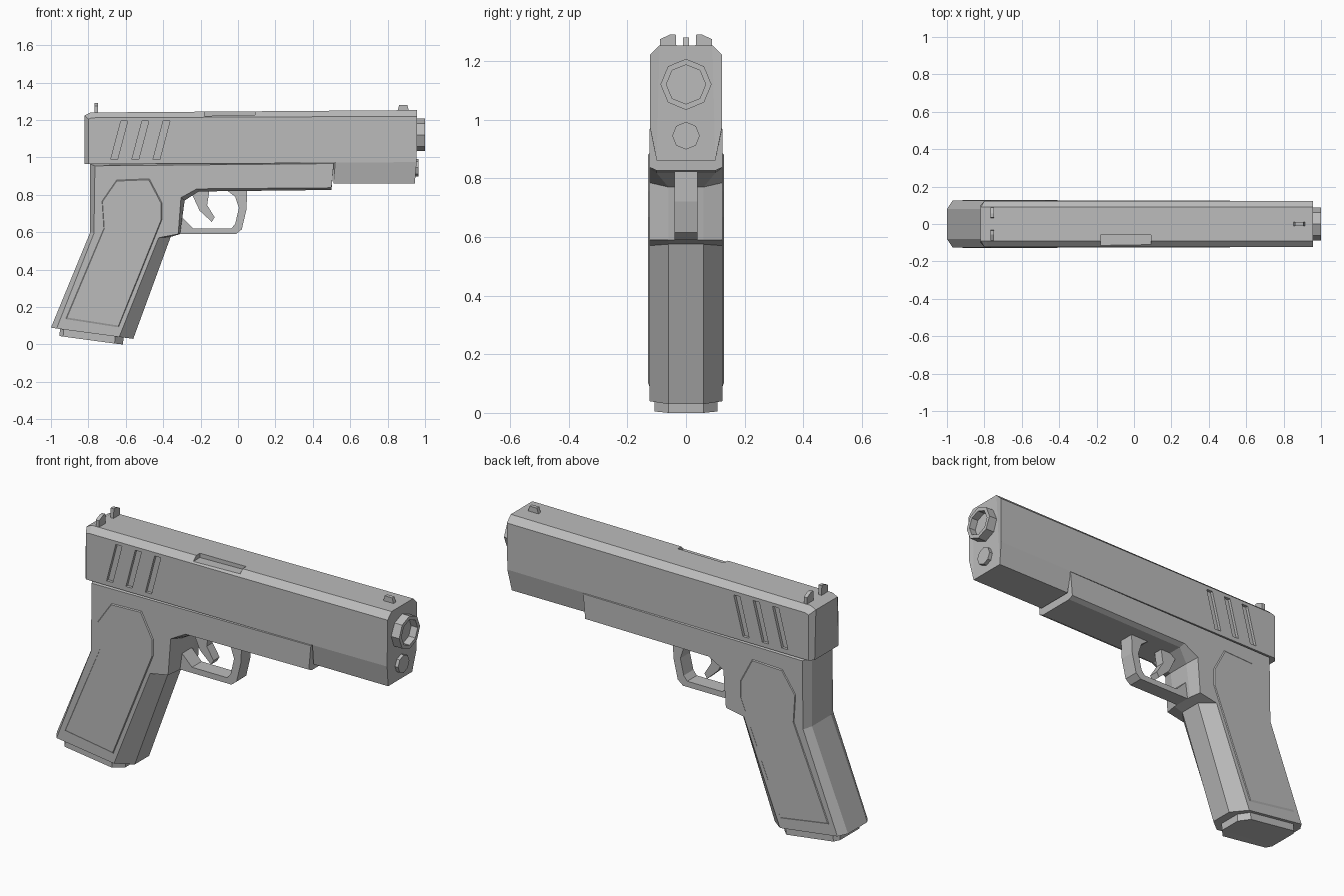
import bpy
import bmesh
from math import cos, sin, tau

cube = bpy.data.objects.get("Cube")
if cube:
    bpy.data.objects.remove(cube, do_unlink=True)

GREY = (0.5, 0.5, 0.5, 1.0)
metal = bpy.data.materials.new("plain grey")
metal.use_nodes = True
metal.diffuse_color = GREY
shader = next(n for n in metal.node_tree.nodes if n.type == 'BSDF_PRINCIPLED')
shader.inputs["Base Color"].default_value = GREY


def loft(name, rings):
    """Skin a row of equal-length point rings and cap both ends."""
    bm = bmesh.new()
    loops = [[bm.verts.new(p) for p in ring] for ring in rings]
    for a, b in zip(loops, loops[1:]):
        for i in range(len(a)):
            j = (i + 1) % len(a)
            bm.faces.new((a[i], a[j], b[j], b[i]))
    bm.faces.new(loops[0])
    bm.faces.new(loops[-1])
    bmesh.ops.recalc_face_normals(bm, faces=bm.faces)
    mesh = bpy.data.meshes.new(name)
    bm.to_mesh(mesh)
    bm.free()
    mesh.materials.append(metal)
    obj = bpy.data.objects.new(name, mesh)
    bpy.context.collection.objects.link(obj)
    return obj


def prism(name, profile, y0, y1):
    """Extrude a side profile (x, z) from y0 to y1."""
    return loft(name, [[(x, y, z) for x, z in profile] for y in (y0, y1)])


def chamfered(name, rows, half):
    """Rows hold core x, core z, core half-width, then side x, side z."""
    def side(s):
        return [(sx, s * half, sz) for x, z, y, sx, sz in rows]

    def core(s):
        return [(x, s * y, z) for x, z, y, sx, sz in rows]
    return loft(name, [side(-1), core(-1), core(1), side(1)])


def turned(name, steps, height):
    """Eight-sided turned part along x; steps are (radius, x)."""
    return loft(name, [[(x, r * sin(k * tau / 8), height + r * cos(k * tau / 8))
                        for k in range(8)] for r, x in steps])


def cut(target, cutter):
    cutter.hide_render = True
    cutter.hide_viewport = True
    cutter.display_type = 'WIRE'
    mod = target.modifiers.new(cutter.name, 'BOOLEAN')
    mod.operation = 'DIFFERENCE'
    mod.solver = 'EXACT'
    mod.object = cutter


# Slide with sloped top edges and a tapered nose underside
slide = chamfered("slide", [
    (-0.82, 1.225, 0.09, -0.80, 1.205),
    (-0.82, 0.965, 0.10, -0.80, 0.965),
    (0.51, 0.972, 0.10, 0.51, 0.970),
    (0.51, 0.86, 0.10, 0.52, 0.972),
    (0.945, 0.86, 0.10, 0.955, 0.975),
    (0.958, 1.253, 0.09, 0.958, 1.22),
    (-0.79, 1.24, 0.09, -0.78, 1.212)], 0.123)

# Slanted grip slots on both sides of the slide
for s, label in ((1, "left"), (-1, "right")):
    for n in range(3):
        x = -0.68 + 0.113 * n
        slot = [(x, 0.99), (x + 0.036, 0.99), (x + 0.09, 1.195), (x + 0.054, 1.195)]
        cut(slide, prism(f"{label}_slot_cutter_{n + 1}", slot, s * 0.108, s * 0.2))

# Ejection port on the right of the slide top
port = [(-0.18, 1.222), (0.09, 1.227), (0.09, 1.4), (-0.18, 1.4)]
cut(slide, prism("port_cutter", port, -0.2, -0.06))

# Frame and raked grip in one piece
chamfered("frame", [
    (-0.79, 0.965, 0.08, -0.765, 0.955),
    (-0.79, 0.60, 0.08, -0.77, 0.595),
    (-1.0, 0.09, 0.08, -0.97, 0.085),
    (-0.56, 0.03, 0.06, -0.635, 0.04),
    (-0.36, 0.575, 0.06, -0.425, 0.57),
    (-0.31, 0.59, 0.06, -0.32, 0.59),
    (-0.285, 0.77, 0.06, -0.305, 0.785),
    (-0.21, 0.818, 0.10, -0.22, 0.832),
    (0.50, 0.826, 0.10, 0.50, 0.838),
    (0.512, 0.975, 0.11, 0.512, 0.967)], 0.125)

# Raised grip panels with sloped rims
panel = [(-0.65, 0.885), (-0.47, 0.892), (-0.40, 0.76), (-0.40, 0.67),
         (-0.64, 0.08), (-0.93, 0.125), (-0.72, 0.62), (-0.73, 0.77)]
cx = sum(x for x, z in panel) / len(panel)
cz = sum(z for x, z in panel) / len(panel)
inner = [(cx + (x - cx) * 0.95, cz + (z - cz) * 0.96) for x, z in panel]
for s, label in ((1, "left"), (-1, "right")):
    loft(f"{label}_grip_panel", [[(x, s * y, z) for x, z in ring]
                                 for y, ring in ((0.12, panel), (0.129, inner))])

# Magazine base
chamfered("magazine_base", [
    (-0.95, 0.10, 0.08, -0.93, 0.10),
    (-0.955, 0.045, 0.08, -0.935, 0.042),
    (-0.615, 0.0, 0.06, -0.66, 0.005),
    (-0.61, 0.06, 0.06, -0.655, 0.06)], 0.108)

# Trigger guard and trigger
guard = [(-0.33, 0.59), (-0.01, 0.59), (0.02, 0.615), (0.045, 0.72), (0.05, 0.84),
         (-0.06, 0.84), (-0.055, 0.82), (-0.015, 0.79), (0.005, 0.73),
         (-0.015, 0.645), (-0.035, 0.62), (-0.24, 0.62), (-0.30, 0.68), (-0.33, 0.68)]
prism("trigger_guard", guard, -0.04, 0.04)
trigger = [(-0.26, 0.84), (-0.24, 0.79), (-0.205, 0.715), (-0.14, 0.655),
           (-0.125, 0.68), (-0.165, 0.745), (-0.15, 0.84)]
prism("trigger", trigger, -0.025, 0.025)

# Hollow barrel end and the spring guide below it
turned("barrel", [(0.087, 0.92), (0.087, 1.0), (0.067, 1.0), (0.067, 0.962)], 1.12)
turned("spring_guide", [(0.047, 0.9), (0.047, 0.966)], 0.945)

# Sights
prism("front_sight", [(0.85, 1.24), (0.862, 1.28), (0.905, 1.28), (0.917, 1.24)],
      -0.01, 0.01)
post = [(0.088, 1.23), (0.088, 1.274), (0.055, 1.29), (0.035, 1.29), (0.032, 1.23)]
for s, label in ((1, "left"), (-1, "right")):
    loft(f"{label}_rear_sight", [[(x, s * y, z) for y, z in post]
                                 for x in (-0.767, -0.748)])
